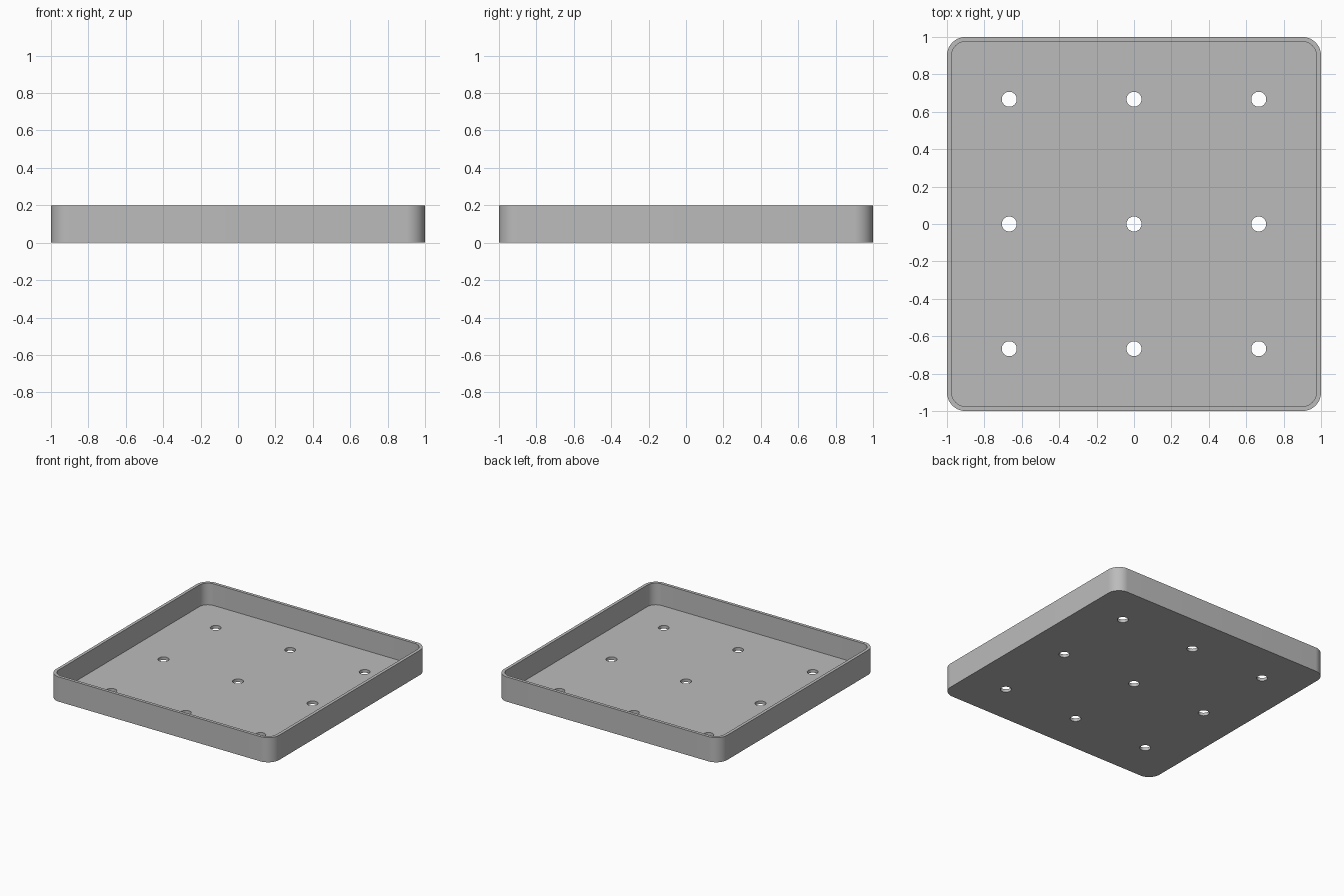
import bpy, bmesh
from math import cos, sin, pi, radians

cube = bpy.data.objects.get("Cube")
if cube:
    bpy.data.objects.remove(cube, do_unlink=True)

HALF, HEIGHT, WALL, CORNER = 1.0, 0.2, 0.025, 0.1
HOLE_RADIUS, HOLE_PITCH = 0.04, 0.667

grey = bpy.data.materials.new("plain grey")
grey.use_nodes = True
colour = (0.5, 0.5, 0.5, 1)
grey.diffuse_color = colour
grey.node_tree.nodes["Principled BSDF"].inputs["Base Color"].default_value = colour


def rounded_square(half, radius, steps=16):
    """Counter-clockwise outline of a square with round corners."""
    points = []
    for corner, (sx, sy) in enumerate([(1, 1), (-1, 1), (-1, -1), (1, -1)]):
        for i in range(steps + 1):
            a = (corner + i / steps) * pi / 2
            points.append((sx * (half - radius) + radius * cos(a),
                           sy * (half - radius) + radius * sin(a)))
    return points


def circle(x, y, radius, steps=48):
    return [(x + radius * cos(2 * pi * i / steps),
             y + radius * sin(2 * pi * i / steps)) for i in range(steps)]


def prism(name, outlines, z0, z1):
    """Extrude closed outlines straight up into one object."""
    bm = bmesh.new()
    for outline in outlines:
        low = [bm.verts.new((x, y, z0)) for x, y in outline]
        high = [bm.verts.new((x, y, z1)) for x, y in outline]
        bm.faces.new(low[::-1])
        bm.faces.new(high)
        for i in range(len(low)):
            j = (i + 1) % len(low)
            bm.faces.new((low[i], low[j], high[j], high[i]))
    mesh = bpy.data.meshes.new(name)
    bm.to_mesh(mesh)
    bm.free()
    mesh.materials.append(grey)
    obj = bpy.data.objects.new(name, mesh)
    bpy.context.collection.objects.link(obj)
    return obj


def cut(target, cutter):
    """Subtract the cutter, then discard it."""
    cutter.hide_render = True
    mod = target.modifiers.new("cut", "BOOLEAN")
    mod.operation, mod.solver, mod.object = "DIFFERENCE", "EXACT", cutter
    bpy.context.view_layer.objects.active = target
    bpy.ops.object.modifier_apply(modifier=mod.name)
    bpy.data.objects.remove(cutter, do_unlink=True)


# Tray body with a hollow inside
tray = prism("tray", [rounded_square(HALF, CORNER)], 0, HEIGHT)
cut(tray, prism("hollow", [rounded_square(HALF - WALL, CORNER - WALL)],
                WALL, HEIGHT + 0.1))

# Three by three drain holes through the floor
spots = (-HOLE_PITCH, 0, HOLE_PITCH)
cut(tray, prism("drain_holes", [circle(x, y, HOLE_RADIUS) for x in spots for y in spots],
                -0.1, 0.1))

# Smooth round corners and hole walls, keep the rims sharp
bpy.ops.object.select_all(action="DESELECT")
tray.select_set(True)
bpy.context.view_layer.objects.active = tray
bpy.ops.object.shade_smooth_by_angle(angle=radians(30))
